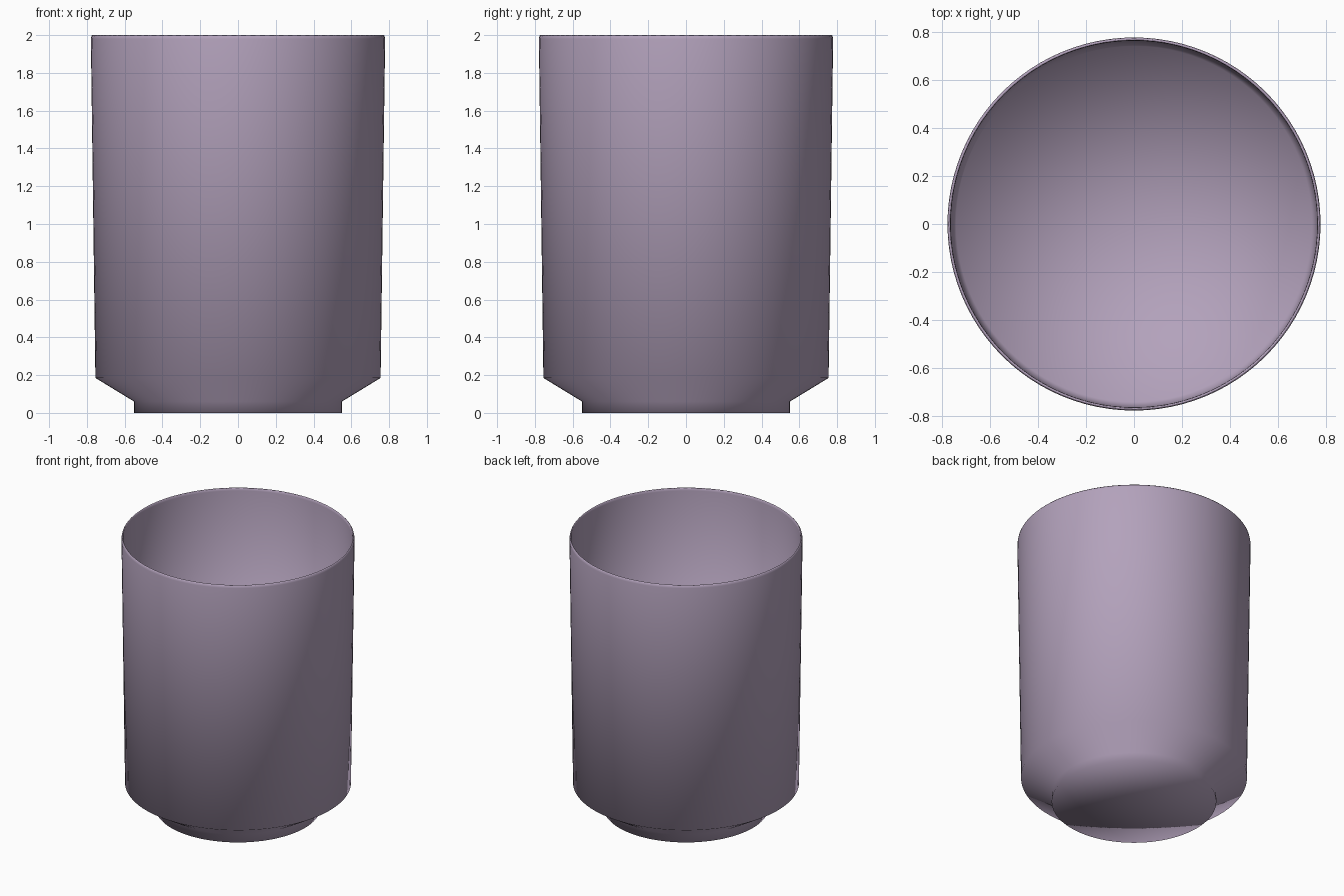
import bpy, bmesh, math

if "Cube" in bpy.data.objects:
    bpy.data.objects.remove(bpy.data.objects["Cube"])

SEGMENTS = 96

# One flat colour
lilac = bpy.data.materials.new("lilac_glaze")
lilac.diffuse_color = (0.45, 0.36, 0.50, 1.0)
lilac.use_nodes = True
lilac.node_tree.nodes["Principled BSDF"].inputs["Base Color"].default_value = lilac.diffuse_color


def lathe(name, profile, material):
    """Revolve (radius, height) points around z; radius 0 makes a closing fan."""
    bm = bmesh.new()
    rings = []
    for r, z in profile:
        if r == 0:
            rings.append([bm.verts.new((0, 0, z))] * SEGMENTS)
        else:
            rings.append([bm.verts.new((r * math.cos(2 * math.pi * i / SEGMENTS),
                                        r * math.sin(2 * math.pi * i / SEGMENTS), z))
                          for i in range(SEGMENTS)])
    for low, high in zip(rings, rings[1:]):
        for i in range(SEGMENTS):
            j = (i + 1) % SEGMENTS
            corners = list(dict.fromkeys((low[i], low[j], high[j], high[i])))
            bm.faces.new(corners).smooth = True
    bmesh.ops.recalc_face_normals(bm, faces=bm.faces)
    mesh = bpy.data.meshes.new(name)
    bm.to_mesh(mesh)
    bm.free()
    mesh.materials.append(material)
    obj = bpy.data.objects.new(name, mesh)
    bpy.context.collection.objects.link(obj)
    return obj


# Cup: foot, sloped shoulder, slightly flared wall, thin rounded rim, hollow inside
lathe("cup", [
    (0, 0), (0.55, 0), (0.55, 0.06), (0.755, 0.185),
    (0.779, 1.98), (0.776, 1.995), (0.771, 2.0), (0.767, 1.995), (0.765, 1.98),
    (0.743, 0.19), (0, 0.19),
], lilac)
